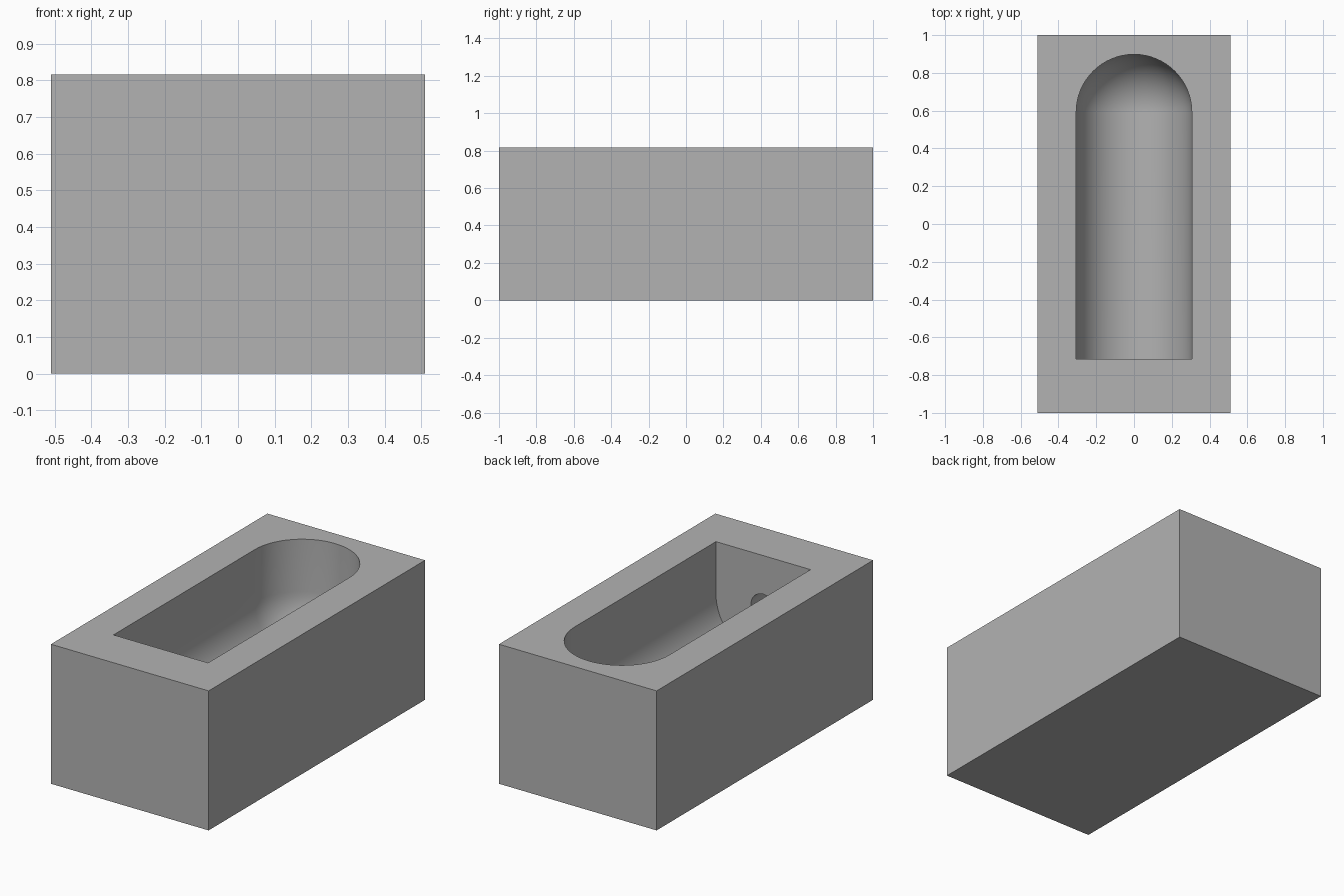
import bpy, bmesh, math
from mathutils import Vector

cube = bpy.data.objects.get("Cube")
if cube:
    bpy.data.objects.remove(cube, do_unlink=True)

U = 0.102                       # design unit
WIDTH, HEIGHT = 10 * U, 8 * U
R = 3 * U                       # basin radius
FLOOR = 2 * U                   # thickness below the basin
BACK = 1 - U - R                # centre of the rounded end
FRONT = -0.714                  # flat end of the basin
ABOVE = HEIGHT + 0.1            # cutter overshoot
STEPS = 32

grey = bpy.data.materials.new("plain grey")
grey.use_nodes = True
colour = (0.45, 0.45, 0.45, 1)
grey.diffuse_color = colour
grey.node_tree.nodes["Principled BSDF"].inputs["Base Color"].default_value = colour


def make_object(name, bm):
    bmesh.ops.recalc_face_normals(bm, faces=bm.faces)
    mesh = bpy.data.meshes.new(name)
    bm.to_mesh(mesh)
    bm.free()
    mesh.materials.append(grey)
    obj = bpy.data.objects.new(name, mesh)
    bpy.context.collection.objects.link(obj)
    return obj


# Outer block
bm = bmesh.new()
bmesh.ops.create_cube(bm, size=1)
for v in bm.verts:
    v.co = Vector((v.co.x * WIDTH, v.co.y * 2, (v.co.z + 0.5) * HEIGHT))
trough = make_object("trough", bm)

# Basin cutter: wall-and-quarter-round profile spun half a turn
bm = bmesh.new()
profile = [(R, ABOVE)]
for i in range(STEPS // 2 + 1):
    a = math.pi * i / STEPS
    profile.append((R * math.cos(a), FLOOR + R - R * math.sin(a)))
verts = [bm.verts.new((x, BACK, z)) for x, z in profile]
edges = [bm.edges.new(pair) for pair in zip(verts, verts[1:])]
bmesh.ops.spin(bm, geom=verts + edges, cent=(0, BACK, 0), axis=(0, 0, 1),
               angle=math.pi, steps=STEPS)
bmesh.ops.remove_doubles(bm, verts=bm.verts, dist=1e-4)

# Carry the open U section forward to the flat end
section = [e for e in bm.edges if e.is_boundary
           and all(abs(v.co.y - BACK) < 1e-4 for v in e.verts)]
result = bmesh.ops.extrude_edge_only(bm, edges=section)
end = [g for g in result["geom"] if isinstance(g, bmesh.types.BMVert)]
for v in end:
    v.co.y = FRONT
end.sort(key=lambda v: math.atan2(v.co.x, ABOVE + 1 - v.co.z))
bm.faces.new(end)
bmesh.ops.holes_fill(bm, edges=[e for e in bm.edges if e.is_boundary], sides=0)
basin = make_object("basin_cutter", bm)

# Round blind hole in the flat end wall
bm = bmesh.new()
bmesh.ops.create_cone(bm, cap_ends=True, segments=STEPS, radius1=0.08,
                      radius2=0.08, depth=4 * U)
for v in bm.verts:
    v.co = Vector((v.co.x, FRONT + v.co.z, FLOOR + R + v.co.y))
hole = make_object("hole_cutter", bm)

# Cut both shapes and tidy up
bpy.ops.object.select_all(action='DESELECT')
trough.select_set(True)
bpy.context.view_layer.objects.active = trough
for cutter in (basin, hole):
    cutter.hide_render = True
    mod = trough.modifiers.new(cutter.name, 'BOOLEAN')
    mod.operation = 'DIFFERENCE'
    mod.solver = 'EXACT'
    mod.object = cutter
    bpy.ops.object.modifier_apply(modifier=mod.name)
    bpy.data.objects.remove(cutter, do_unlink=True)

bpy.ops.object.shade_smooth_by_angle(angle=math.radians(30))
